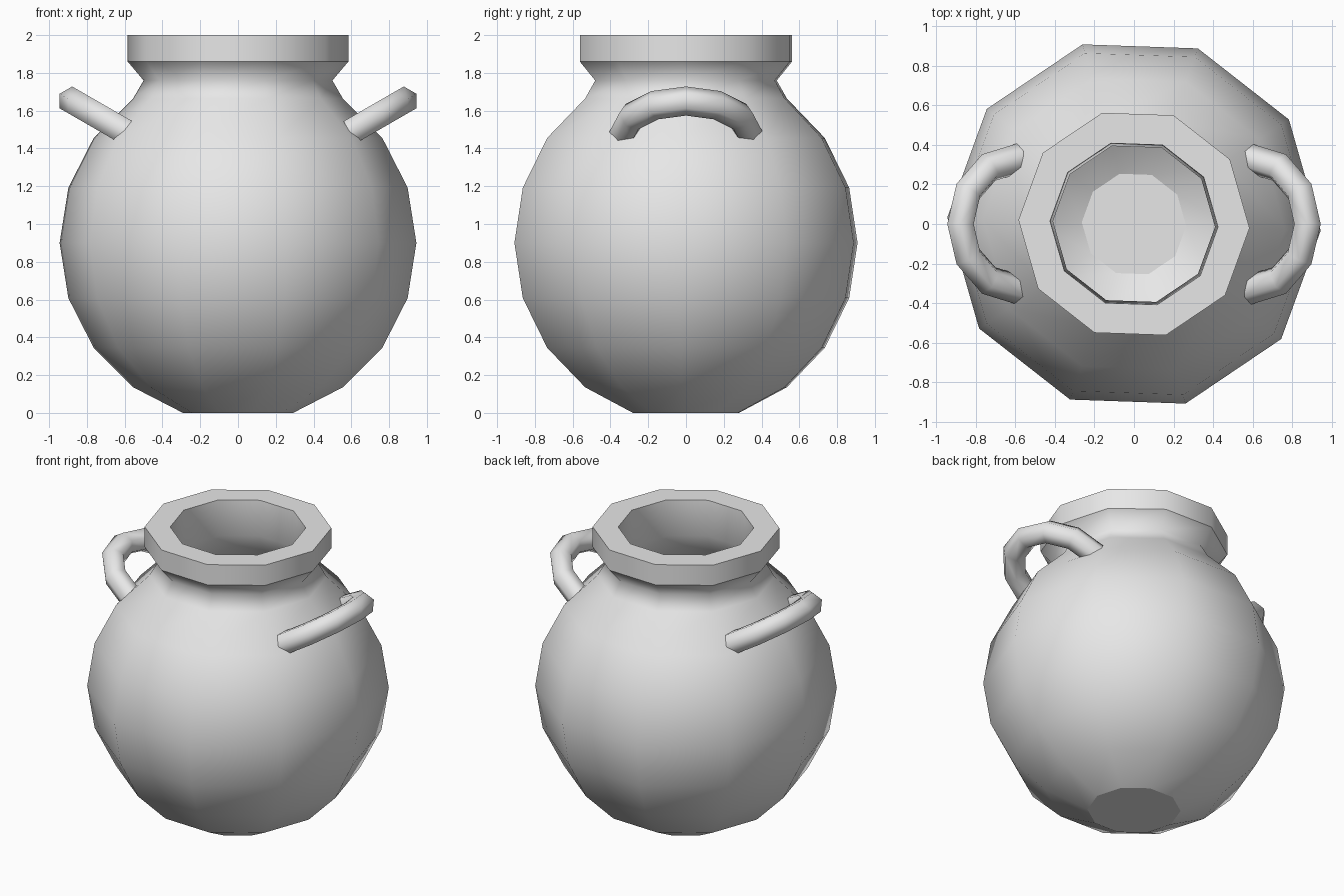
import bpy
import bmesh
from math import cos, sin, radians
from mathutils import Matrix, Vector

cube = bpy.data.objects.get("Cube")
if cube:
    bpy.data.objects.remove(cube, do_unlink=True)

# One plain clay grey
clay = bpy.data.materials.new("grey clay")
clay.use_nodes = True
GREY = (0.8, 0.8, 0.8, 1.0)
clay.diffuse_color = GREY
clay.node_tree.nodes["Principled BSDF"].inputs["Base Color"].default_value = GREY


def skin(name, rings, sharp):
    """Bridge closed rings, cap both ends, keep the rings listed in sharp crisp."""
    bm = bmesh.new()
    loops = [[bm.verts.new(p) for p in ring] for ring in rings]
    n = len(loops[0])
    for a, b in zip(loops, loops[1:]):
        for i in range(n):
            j = (i + 1) % n
            bm.faces.new((a[i], a[j], b[j], b[i]))
    bm.faces.new(loops[0])
    bm.faces.new(loops[-1])
    bmesh.ops.recalc_face_normals(bm, faces=bm.faces)
    for f in bm.faces:
        f.smooth = True
    for k in sharp:
        for i in range(n):
            bm.edges.get((loops[k][i], loops[k][(i + 1) % n])).smooth = False
    mesh = bpy.data.meshes.new(name)
    bm.to_mesh(mesh)
    bm.free()
    mesh.materials.append(clay)
    obj = bpy.data.objects.new(name, mesh)
    bpy.context.collection.objects.link(obj)
    return obj


def ring(radius, z, sides=10, turn=-2):
    angles = [radians(turn + 360 * i / sides) for i in range(sides)]
    return [Vector((radius * cos(a), radius * sin(a), z)) for a in angles]


# Jar: round outer belly, neck, flat rim, then the hollow inside
def belly(radius):
    lat = [radians(a) for a in range(-72, 55, 18)]
    return [(radius * cos(a), 0.9 + radius * sin(a)) for a in lat]


outside = belly(0.945)
rim = [(0.5, 1.76), (0.585, 1.86), (0.585, 2.0), (0.425, 2.0), (0.41, 1.76)]
inside = belly(0.855)[::-1]
outside[0] = (outside[0][0], 0.0)
profile = outside + rim + inside
first = len(outside)
skin("jar", [ring(r, z) for r, z in profile],
     [0, first + 1, first + 2, first + 3, len(profile) - 1])

# Handles: half-circle hexagonal tubes, tilted upward and outward
ARC, TUBE = 0.33, 0.077
for name, side in (("left_handle", 1), ("right_handle", -1)):
    place = (Matrix.Scale(side, 4, (1, 0, 0))
             @ Matrix.Translation((0.592, 0, 1.486))
             @ Matrix.Rotation(radians(-30), 4, "Y"))
    rings = []
    for step in range(7):
        t = radians(-90 + 30 * step)
        section = ring(TUBE, 0, 6, 0)
        rings.append([place @ Vector(((ARC + p.x) * cos(t), (ARC + p.x) * sin(t), p.y))
                      for p in section])
    skin(name, rings, [0, 6])
